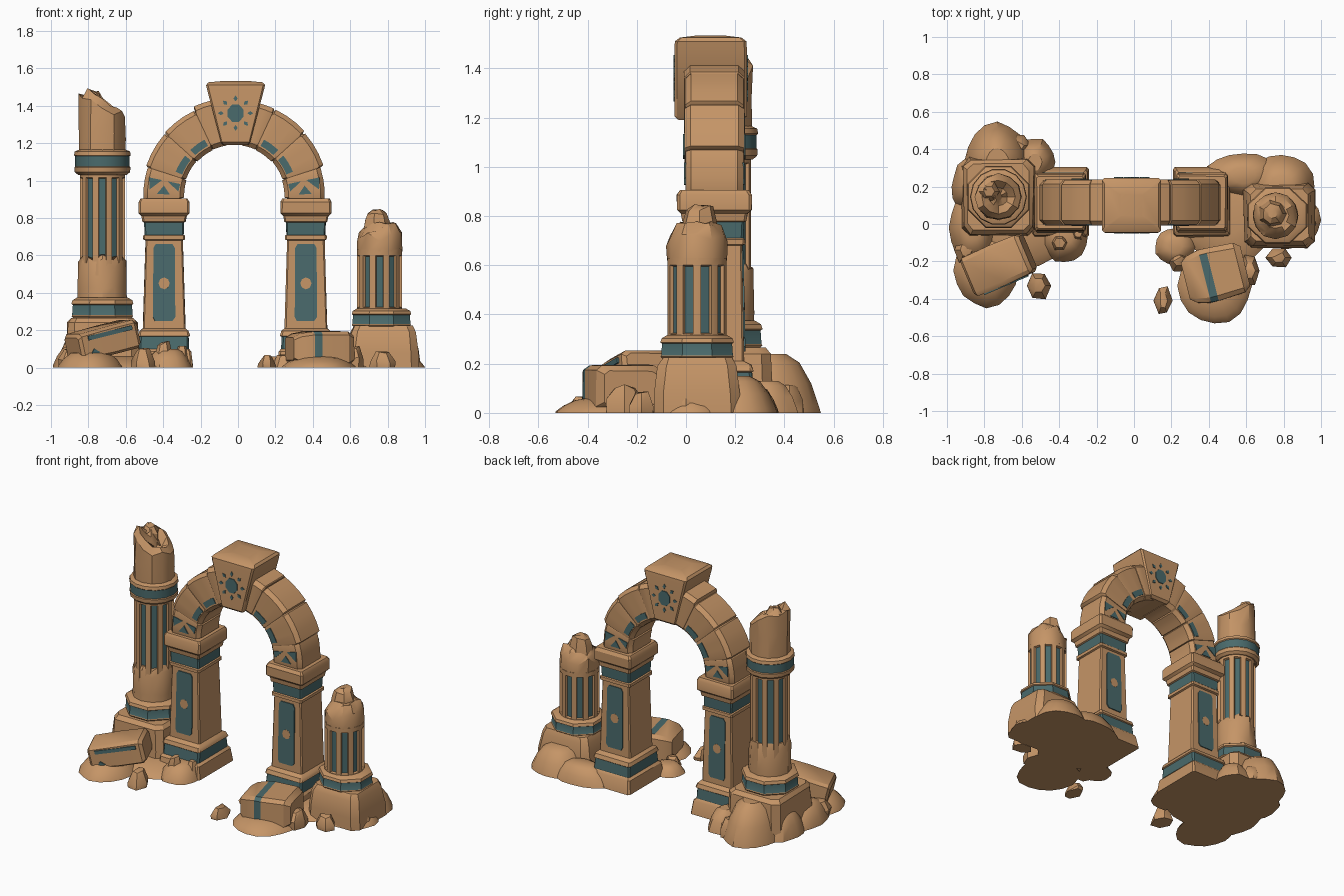
import bpy, bmesh, math, random
from mathutils import Matrix, Vector

if "Cube" in bpy.data.objects:
    bpy.data.objects.remove(bpy.data.objects["Cube"])

random.seed(7)
R = random.uniform


def material(name, rgb):
    m = bpy.data.materials.new(name)
    m.diffuse_color = (*rgb, 1)
    m.use_nodes = True
    m.node_tree.nodes["Principled BSDF"].inputs["Base Color"].default_value = m.diffuse_color
    return m


MATS = [material("sandstone", (0.56, 0.30, 0.135)), material("teal_paint", (0.068, 0.145, 0.15))]
STONE, TEAL = 0, 1


def finish(name, bm, matrix=None):
    bmesh.ops.recalc_face_normals(bm, faces=bm.faces)
    if matrix:
        bm.transform(matrix)
    me = bpy.data.meshes.new(name)
    bm.to_mesh(me)
    bm.free()
    for m in MATS:
        me.materials.append(m)
    ob = bpy.data.objects.new(name, me)
    bpy.context.collection.objects.link(ob)
    return ob


def skin(rings, bands=()):
    """Closed surface through rings of points; bands lists the teal strips."""
    bm = bmesh.new()
    vs = [[bm.verts.new(p) for p in ring] for ring in rings]
    n = len(vs[0])
    for k in range(len(vs) - 1):
        for i in range(n):
            j = (i + 1) % n
            f = bm.faces.new((vs[k][i], vs[k][j], vs[k + 1][j], vs[k + 1][i]))
            f.material_index = TEAL if k in bands else STONE
    bm.faces.new(vs[0][::-1])
    bm.faces.new(vs[-1])
    return bm


def circle(n, apothem=False):
    r = 1 / math.cos(math.pi / n) if apothem else 1
    o = math.pi / n if apothem else 0
    return [(r * math.cos(2 * math.pi * i / n + o), r * math.sin(2 * math.pi * i / n + o)) for i in range(n)]


def chamfered(c):
    d = 1 - c
    return [(1, -d), (1, d), (d, 1), (-d, 1), (-1, d), (-1, -d), (-d, -1), (d, -1)]


def loft(rows, sec, x=0, y=0, bands=(), rough=0.0):
    """Stack of scaled sections; rows are (z, half_x, half_y)."""
    rings = [[(x + px * hx * (1 + R(-rough, rough)), y + py * hy * (1 + R(-rough, rough)), z) for px, py in sec]
             for z, hx, hy in rows]
    return skin(rings, bands)


def plate(name, pts, mat=TEAL, thick=0.008, matrix=None):
    """Thin slab from outline points, centred on the outline's plane."""
    pts = [Vector(p) for p in pts]
    nrm = (pts[1] - pts[0]).cross(pts[2] - pts[0]).normalized() * thick / 2
    bm = skin([[p - nrm for p in pts], [p + nrm for p in pts]])
    for f in bm.faces:
        f.material_index = mat
    return finish(name, bm, matrix)


SQ, SQ2, OCT, ROUND = chamfered(0.07), chamfered(0.2), circle(8, True), circle(14)
YC = 0.115   # depth centre of the arch
CX = -0.02   # middle of the arch

# Square pillars with plinth, painted bands and capital
for side, px in (("left", -0.395), ("right", 0.363)):
    rows = [(0, .155, .19), (.085, .145, .175), (.1, .133, .16), (.165, .13, .152), (.17, .138, .158),
            (.195, .132, .15), (.21, .114, .122), (.68, .1, .113), (.685, .112, .125), (.705, .112, .125),
            (.71, .104, .118), (.775, .106, .12), (.78, .115, .13), (.81, .12, .135), (.825, .136, .152),
            (.885, .136, .152), (.905, .125, .14)]
    finish(side + "_pillar", loft(rows, SQ, px, YC, bands=(2, 10), rough=0.012))
    for face, s in (("front", -1), ("back", 1)):
        def on_face(dx, z):
            return (px + dx, YC + s * (.122 - (z - .21) * .019 + .0015), z)
        panel = [(-.05, .25), (.045, .25), (.06, .27), (.057, .64), (.045, .66), (-.045, .66), (-.057, .64), (-.06, .27)]
        plate(f"{side}_{face}_panel", [on_face(*p) for p in panel])
        medal = [(cx * .03, .45 + cz * .032) for cx, cz in circle(8)]
        plate(f"{side}_{face}_medallion", [on_face(*p) for p in medal], STONE, .0095)


def arc(r, deg, y, m):
    a = math.radians(deg)
    return (CX + m * r * math.cos(a), y, .92 + r * math.sin(a))


# Arch stones, mirrored about the arch middle
SPANS = [(-3, 18, .268, .49, .118), (18, 42, .272, .497, .122), (42, 65, .268, .502, .119), (65, 82, .27, .515, .123)]
for side, m in (("left", -1), ("right", 1)):
    for k, (a0, a1, ri, ro, hy) in enumerate(SPANS):
        rc, hr = (ri + ro) / 2, (ro - ri) / 2
        ro_bump = R(-.006, .01)
        rings = []
        for t in (0, .04, .35, .65, .96, 1):
            sh = .93 if t in (0, 1) else 1
            rings.append([arc(rc + u * hr * sh + (ro_bump if u > 0 and 0 < t < 1 else 0),
                              a0 + (a1 - a0) * t, YC + v * hy * (.98 if t in (0, 1) else 1), m) for u, v in SQ2])
        finish(f"{side}_arch_stone_{k + 1}", skin(rings))
        for face, s in (("front", -1), ("back", 1)):
            y = YC + s * (hy + .001)
            if k in (1, 2):   # painted strip along the inner edge
                b0, b1 = a0 + 4, a1 - 3
                steps = [b0 + (b1 - b0) * i / 4 for i in range(5)]
                pts = [arc(.30, a, y, m) for a in steps] + [arc(.338, a, y, m) for a in steps[::-1]]
                plate(f"{side}_{face}_arch_strip_{k}", pts)
            if k == 0:        # painted triangles
                tris = [((.295, 12), (.365, 12), (.30, 4)), ((.395, 12), (.465, 12), (.455, 4)),
                        ((.345, 1), (.415, 1), (.38, 8))]
                for i, tri in enumerate(tris):
                    plate(f"{side}_{face}_triangle_{i}", [arc(r, a, y, m) for r, a in tri])

# Keystone with a sun motif on both faces
rows = [(1.19, .068, .13), (1.205, .078, .147), (1.485, .152, .147), (1.51, .158, .145), (1.525, .145, .125), (1.533, .06, .06)]
finish("keystone", loft(rows, SQ, -.013, .1))
for face, y in (("front", -.0475), ("back", .2475)):
    plate(f"{face}_sun_disc", [(-.013 + a * .042, y, 1.36 + b * .047) for a, b in circle(8, True)])
    for i in range(8):
        M = Matrix.Translation((-.013, y, 1.36)) @ Matrix.Rotation(i * math.pi / 4, 4, 'Y')
        plate(f"{face}_sun_ray_{i}", [(0, 0, .063), (.011, 0, .078), (0, 0, .095), (-.011, 0, .078)], matrix=M)


def fluted(name, x, y, r, z0, z1, n=10):
    """Round shaft with recessed painted flutes."""
    sec = []
    for i in range(n):
        for d in (-.29, .29):
            a = 2 * math.pi * (i + d) / n - math.pi / 2
            sec.append((math.cos(a), math.sin(a)))
    bm = loft([(z0, r, r), (z0 + .02, r, r), (z1 - .03, r, r), (z1, r, r)], sec, x, y)
    bm.normal_update()
    bm.faces.ensure_lookup_table()
    flutes = [bm.faces[2 * n + 2 * i] for i in range(n)]
    bmesh.ops.recalc_face_normals(bm, faces=bm.faces)
    bmesh.ops.inset_individual(bm, faces=flutes, thickness=.007, depth=-.014)
    for f in flutes:
        f.material_index = TEAL
    finish(name, bm)


def broken(name, x, y, rows, tilt=0.0, n=12):
    """Round stump; rows are (z, radius, height jitter), tilt lowers the right side."""
    rings = []
    for z, r, j in rows:
        ring = []
        for a, b in circle(n):
            rr = r * R(.95, 1.03) if j else r
            ring.append((x + a * rr, y + b * rr, z + (R(-j, j) - tilt * a if j else 0)))
        rings.append(ring)
    finish(name, skin(rings))


# Tall broken column
TX, TY = -.725, .145
finish("tall_column_plinth", loft([(0, .2, .21), (.1, .195, .21), (.24, .185, .2), (.265, .165, .18)], SQ2, TX, TY, rough=.03))
base = [(0, .152), (.015, .165), (.02, .162), (.075, .158), (.08, .166), (.1, .16), (.115, .135)]
finish("tall_column_base", loft([(.26 + z, r, r) for z, r in base], OCT, TX, TY, bands=(2,)))
broken("tall_column_lower_drum", TX, TY, [(.36, .132, 0), (.42, .132, .01), (.56, .126, .035), (.6, .115, .03)])
fluted("tall_column_shaft", TX, TY, .122, .46, 1.045)
ring = [(1.03, .13), (1.045, .148), (1.07, .15), (1.075, .146), (1.13, .146), (1.135, .152), (1.155, .148), (1.165, .125)]
finish("tall_column_ring", loft([(z, r, r) for z, r in ring], ROUND, TX, TY, bands=(3,)))
broken("tall_column_broken_top", TX, TY, [(1.15, .124, 0), (1.27, .126, .01), (1.40, .124, .025), (1.425, .09, .035),
                                          (1.39, .05, .04), (1.41, .02, .01)], tilt=.05)
broken("tall_column_splinter", TX - .05, TY + .03, [(1.3, .06, 0), (1.44, .058, .015), (1.475, .03, .012)], n=6)

# Short broken column
SX, SY = .757, .045
finish("short_column_plinth", loft([(0, .19, .175), (.08, .19, .17), (.19, .172, .158), (.225, .155, .14)], SQ2, SX + .02, SY, rough=.03))
finish("short_column_base", loft([(.215 + z * .88, r * .96, r * .9) for z, r in base], OCT, SX + .01, SY, bands=(2,)))
fluted("short_column_shaft", SX, SY, .122, .3, .63)
broken("short_column_broken_top", SX, SY, [(.62, .122, 0), (.70, .124, .025), (.75, .1, .025), (.77, .07, .01)])
broken("short_column_splinter", SX - .015, SY + .01, [(.7, .085, 0), (.775, .072, .012), (.83, .055, .012), (.845, .025, .006)], n=7)

# Low mounds of sand and rubble: x, y, radius x, radius y, height
MOUNDS = [(-.73, .33, .18, .22, .24), (-.53, .33, .11, .13, .13), (-.37, -.06, .13, .15, .1), (-.79, -.25, .18, .2, .09),
          (-.86, -.02, .135, .2, .12), (-.62, .04, .3, .3, .06), (-.85, .2, .13, .16, .16),
          (.79, .2, .18, .175, .15), (.58, .26, .2, .125, .11), (.43, -.33, .2, .21, .06), (.22, -.12, .11, .1, .06),
          (.82, .02, .18, .16, .08), (.5, .04, .28, .26, .05)]
for i, (x, y, rx, ry, h) in enumerate(MOUNDS):
    wob = [R(.93, 1.03) for _ in range(16)]
    sec = [(a * w, b * w) for (a, b), w in zip(circle(16), wob)]
    prof = [(0, 1), (.12, .97), (.5, .82), (.85, .6), (1, .35)]
    finish(f"mound_{i + 1}", loft([(z * h, s * rx, s * ry) for z, s in prof], sec, x, y, rough=.012))

# Loose rocks: x, y, half sizes, height
ROCKS = [(-.51, -.33, .075, .085, .11), (-.4, -.1, .065, .06, .145), (.155, -.41, .05, .09, .07), (.775, -.18, .075, .06, .09),
         (.62, -.25, .06, .1, .12), (.24, -.2, .06, .06, .07), (-.9, -.14, .07, .08, .11), (.92, .0, .06, .1, .11),
         (-.3, -.04, .055, .07, .12), (-.62, .42, .07, .07, .12)]
for i, (x, y, rx, ry, h) in enumerate(ROCKS):
    bm = bmesh.new()
    for z, s in ((0, 1), (.45, .95), (1, .5)):
        for a, b in circle(6):
            k = s * R(.8, 1.05)
            bm.verts.new((x + a * rx * k, y + b * ry * k, h * max(0, z - (R(0, .2) if z else 0))))
    out = bmesh.ops.convex_hull(bm, input=bm.verts)
    bmesh.ops.delete(bm, geom=list({v for v in out["geom_interior"] if isinstance(v, bmesh.types.BMVert)}), context='VERTS')
    finish(f"rock_{i + 1}", bm)

# Fallen blocks, lofted along their length and laid down
LAY = Matrix.Rotation(math.pi / 2, 4, 'Y')   # local z becomes x, local x becomes -z
place = Matrix.Translation((-.72, -.215, .145)) @ Matrix.Rotation(math.radians(23), 4, 'Z') @ Matrix.Rotation(math.radians(-13), 4, 'Y')
rows = [(-.18, .055, .095), (-.165, .072, .11), (0, .078, .115), (.15, .078, .11), (.17, .06, .095)]
finish("fallen_left_block", loft(rows, SQ2, rough=.02), place @ LAY)
plate("fallen_left_stripe", [(-.13, -.1165, .03), (.13, -.1165, .03), (.13, -.1165, .053), (-.13, -.1165, .053)], matrix=place)
plate("fallen_left_patch", [(-.14, -.114, -.055), (-.08, -.1165, -.045), (-.11, -.1165, -.02)], matrix=place)

place = Matrix.Translation((.435, -.265, .1)) @ Matrix.Rotation(math.radians(14), 4, 'Z')
rows = [(-.165, .06, .1), (-.13, .082, .13), (-.06, .093, .145), (-.018, .095, .145), (.13, .092, .135), (.165, .07, .11)]
block = finish("fallen_right_block", loft(rows, SQ2, bands=(2,), rough=.02), place @ LAY)
for f in block.data.polygons:     # paint only on the front and top
    if f.normal.y > .3 or f.normal.z < -.5:
        f.material_index = STONE

# Smooth gentle bends, keep stone edges sharp
for ob in bpy.context.scene.objects:
    ob.select_set(True)
    bpy.context.view_layer.objects.active = ob
bpy.ops.object.shade_smooth_by_angle(angle=math.radians(32))
